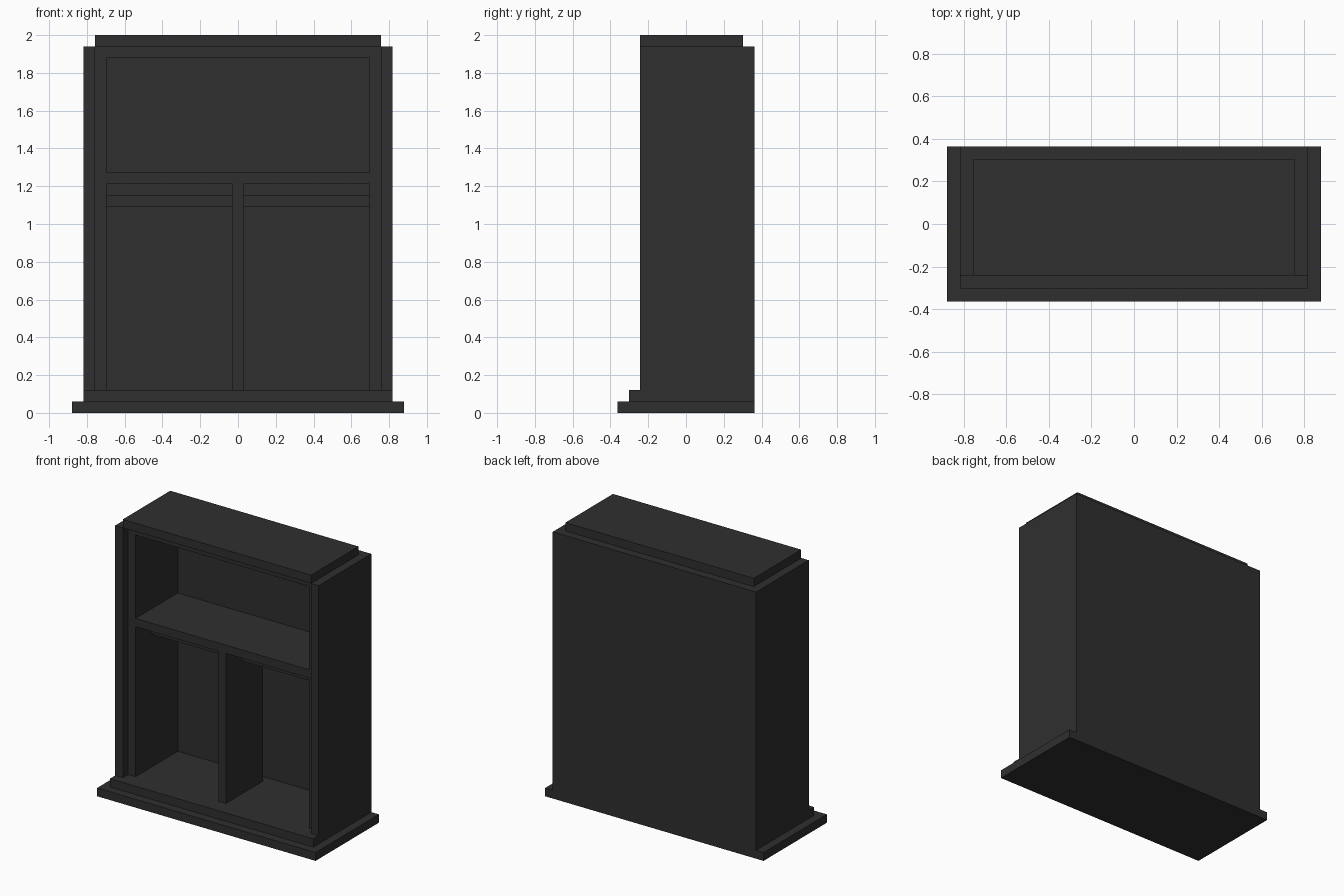
import bpy
import bmesh

default = bpy.data.objects.get("Cube")
if default:
    bpy.data.objects.remove(default, do_unlink=True)

U = 2 / 33  # board thickness: the whole cabinet sits on this module

# One dark painted wood colour
DARK = (0.028, 0.028, 0.028, 1)
wood = bpy.data.materials.new("dark charcoal wood")
wood.use_nodes = True
wood.diffuse_color = DARK
bsdf = next(n for n in wood.node_tree.nodes if n.type == 'BSDF_PRINCIPLED')
bsdf.inputs["Base Color"].default_value = DARK


def board(name, x, y, z):
    """Box spanning the given (min, max) ranges, in board thicknesses."""
    bm = bmesh.new()
    bmesh.ops.create_cube(bm, size=1)
    for v in bm.verts:
        v.co = [U * ((a + b) / 2 + c * (b - a)) for c, (a, b) in zip(v.co, (x, y, z))]
    mesh = bpy.data.meshes.new(name)
    bm.to_mesh(mesh)
    bm.free()
    mesh.materials.append(wood)
    obj = bpy.data.objects.new(name, mesh)
    bpy.context.collection.objects.link(obj)
    return obj


def board_pair(name, x, y, z):
    """The same board on the left (+x) and mirrored on the right (-x)."""
    board("left_" + name, x, y, z)
    board("right_" + name, (-x[1], -x[0]), y, z)


# Stepped plinth
board("base_slab", (-14.5, 14.5), (-6, 6), (0, 1))
board("cabinet_floor", (-13.5, 13.5), (-5, 6), (1, 2))

# Outer carcass and cap
board_pair("side_panel", (12.5, 13.5), (-4, 6), (2, 32))
board("back_panel", (-12.5, 12.5), (5, 6), (2, 32))
board("top_cap", (-12.5, 12.5), (-4, 5), (32, 33))

# Inner lining, set back one board from the front
board_pair("inner_side", (11.5, 12.5), (-3, 5), (2, 32))
board("inner_top", (-11.5, 11.5), (-3, 5), (31, 32))
board("shelf", (-11.5, 11.5), (-3, 5), (20, 21))
board("centre_divider", (-0.5, 0.5), (-3, 4), (2, 20))

# Square hanging rails in the two lower compartments
board_pair("hanging_rail", (0.5, 11.5), (0, 1), (18, 19))
